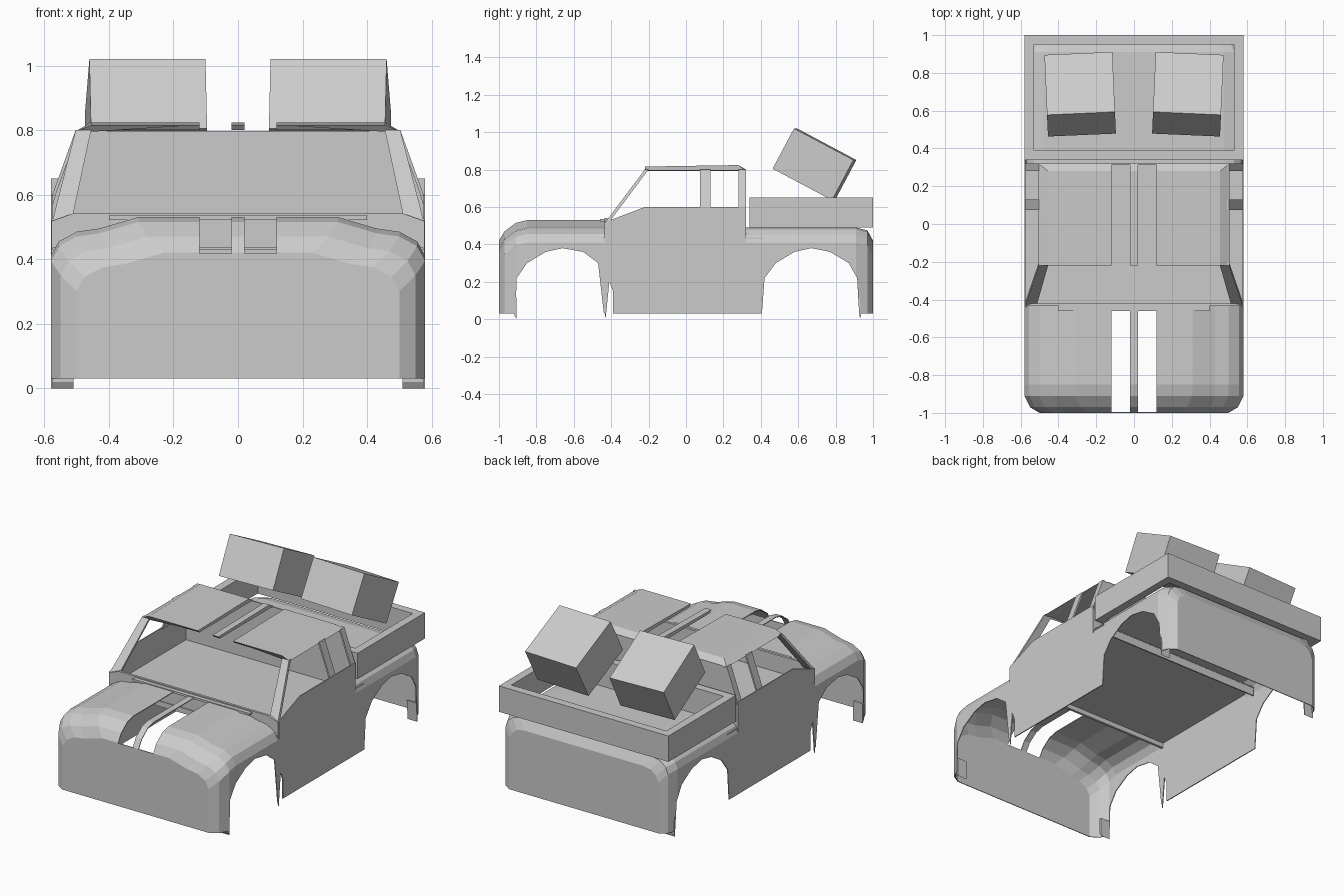
import bpy, bmesh, math
from mathutils import Matrix

if "Cube" in bpy.data.objects:
    bpy.data.objects.remove(bpy.data.objects["Cube"])


def finish(name, bm):
    bmesh.ops.recalc_face_normals(bm, faces=bm.faces)
    me = bpy.data.meshes.new(name)
    bm.to_mesh(me)
    bm.free()
    ob = bpy.data.objects.new(name, me)
    bpy.context.collection.objects.link(ob)
    return ob


def box(name, x0, x1, y0, y1, z0, z1):
    bm = bmesh.new()
    bmesh.ops.create_cube(bm, size=1)
    for v in bm.verts:
        v.co = ((x0 + x1) / 2 + v.co.x * (x1 - x0), (y0 + y1) / 2 + v.co.y * (y1 - y0),
                (z0 + z1) / 2 + v.co.z * (z1 - z0))
    return finish(name, bm)


def prism(name, prof, a, b, axis="x"):
    # extrude a 2D profile along x (profile is y,z) or y (profile is x,z)
    bm = bmesh.new()
    put = (lambda p, t: (t, p[0], p[1])) if axis == "x" else (lambda p, t: (p[0], t, p[1]))
    r0 = [bm.verts.new(put(p, a)) for p in prof]
    r1 = [bm.verts.new(put(p, b)) for p in prof]
    n = len(prof)
    for i in range(n):
        bm.faces.new((r0[i], r0[(i + 1) % n], r1[(i + 1) % n], r1[i]))
    bm.faces.new(r0[::-1])
    bm.faces.new(r1)
    return finish(name, bm)


def strut(name, lo, hi):
    # pillar between two rectangles (x0, x1, y0, y1, z)
    ob = box(name, 0, 1, 0, 1, 0, 1)
    for v in ob.data.vertices:
        r = hi if v.co.z > .5 else lo
        v.co = (r[1] if v.co.x > .5 else r[0], r[3] if v.co.y > .5 else r[2], r[4])
    return ob


def mirror(ob):
    ob.modifiers.new("mirror", "MIRROR")
    return ob


def shell(name, stations, section, cap):
    # loft an open-bottom arch section along y; cap the station with index cap
    bm = bmesh.new()
    rings = []
    for y, w, zt in stations:
        half = [(w, .03)] + [(w - dx, zt - dz) for dx, dz in section]
        ring = half + [(-x, z) for x, z in reversed(half)]
        rings.append([bm.verts.new((x, y, z)) for x, z in ring])
    for a, b in zip(rings, rings[1:]):
        for i in range(len(a) - 1):
            bm.faces.new((a[i], a[i + 1], b[i + 1], b[i]))
    bm.faces.new(rings[cap])
    ob = finish(name, bm)
    top = max(ob.data.polygons, key=lambda p: p.center.z)
    if top.normal.z < 0:
        ob.data.flip_normals()
    s = ob.modifiers.new("thickness", "SOLIDIFY")
    s.thickness = .005
    s.offset = -1
    return ob


def cut(ob, cutter):
    m = ob.modifiers.new("cut", "BOOLEAN")
    m.operation = "DIFFERENCE"
    m.solver = "EXACT"
    m.object = cutter
    cutter.hide_render = True
    cutter.hide_viewport = True


# wheel arch cutters
front_cut = prism("front_arch_cutter", [
    (-.915, -.05), (-.905, .22), (-.85, .30), (-.75, .36), (-.66, .38),
    (-.55, .36), (-.47, .30), (-.43, -.05)], -.8, .8)
rear_cut = prism("rear_arch_cutter", [
    (.40, -.05), (.42, .22), (.48, .30), (.58, .36), (.67, .38),
    (.77, .36), (.87, .30), (.915, .22), (.93, -.05)], -.8, .8)

# hood and front fenders, with two slots beside a centre strip
hood = shell("hood_shell", [(-1, .5, .42), (-.97, .55, .47), (-.91, .58, .515),
                            (-.85, .58, .53), (-.43, .58, .53)],
             [(0, .12), (.025, .075), (.08, .045), (.15, .035), (.27, 0)], 0)
cut(hood, front_cut)
for s in (-1, 1):
    cut(hood, box("hood_slot_cutter", min(.02 * s, .12 * s), max(.02 * s, .12 * s),
                  -1.1, -.46, .418, .6))

# rear fenders and deck
rear = shell("rear_shell", [(.32, .58, .49), (.91, .58, .49), (.97, .555, .475), (1, .51, .42)],
             [(0, .08), (.015, .04), (.05, .01), (.10, 0)], 3)
cut(rear, rear_cut)

# doors
mirror(prism("door", [(-.39, .03), (.32, .03), (.32, .6), (-.22, .6), (-.43, .52),
                      (-.43, .3), (-.41, .2), (-.39, .15)], .574, .58))

# arch lips that reach the ground
mirror(prism("front_lip", [(-.92, .12), (-.905, .12), (-.905, 0), (-.918, .02)], .51, .575))
mirror(prism("sill_lip", [(-.47, .31), (-.43, 0), (-.41, .2), (-.43, .3)], .574, .58))
mirror(prism("rear_lip", [(.92, .12), (.93, .12), (.935, .02), (.93, 0)], .51, .575))

# cab floor and bulkheads
box("cab_floor", -.575, .575, -.44, .41, .43, .436)
half = [(.578, .40), (.578, .518), (.51, .542)]
prism("firewall", half + [(-x, z) for x, z in half[::-1]], -.435, -.42, "y")
box("cowl", -.40, .40, -.46, -.42, .522, .535)
box("rear_bulkhead", -.565, .565, .40, .408, .38, .436)

# rear wall of the cab
wall = [(.575, .43), (.575, .57), (.505, .79), (.46, .797)]
prism("cab_rear_wall", wall + [(-x, z) for x, z in wall[::-1]], .312, .32, "y")

# pillars
mirror(strut("front_pillar", (.515, .575, -.43, -.41, .52), (.455, .503, -.22, -.20, .80)))
mirror(strut("middle_pillar", (.567, .577, .075, .13, .595), (.492, .503, .075, .13, .80)))
mirror(strut("rear_pillar", (.567, .577, .28, .32, .595), (.492, .503, .28, .32, .80)))

# roof panels and centre strip, sloped at both ends
roof = [mirror(prism("roof_panel", [(.12, .824), (.455, .824), (.505, .795), (.485, .793),
                                    (.45, .80), (.12, .80)], -.22, .32, "y")),
        box("roof_strip", -.02, .02, -.22, .32, .80, .824)]
for ob in roof:
    for v in ob.data.vertices:
        if v.co.z > .81:
            if v.co.y > 0:
                v.co.y -= .04
            else:
                v.co.z -= .008
        elif v.co.y < 0 and v.co.x < .46:
            v.co.y += .015

# cargo bed
mirror(box("bed_side", .53, .58, .34, 1, .49, .65))
box("bed_front", -.53, .53, .34, .39, .49, .65)
box("bed_tailgate", -.53, .53, .95, 1, .49, .65)

# two tilted crates
for s in (-1, 1):
    c = box("crate", -.18, .18, -.18, .18, -.122, .122)
    c.matrix_world = (Matrix.Translation((.285 * s, .687, .828))
                      @ Matrix.Rotation(math.radians(-2.5 * s), 4, "Z")
                      @ Matrix.Rotation(math.radians(-28), 4, "X"))
